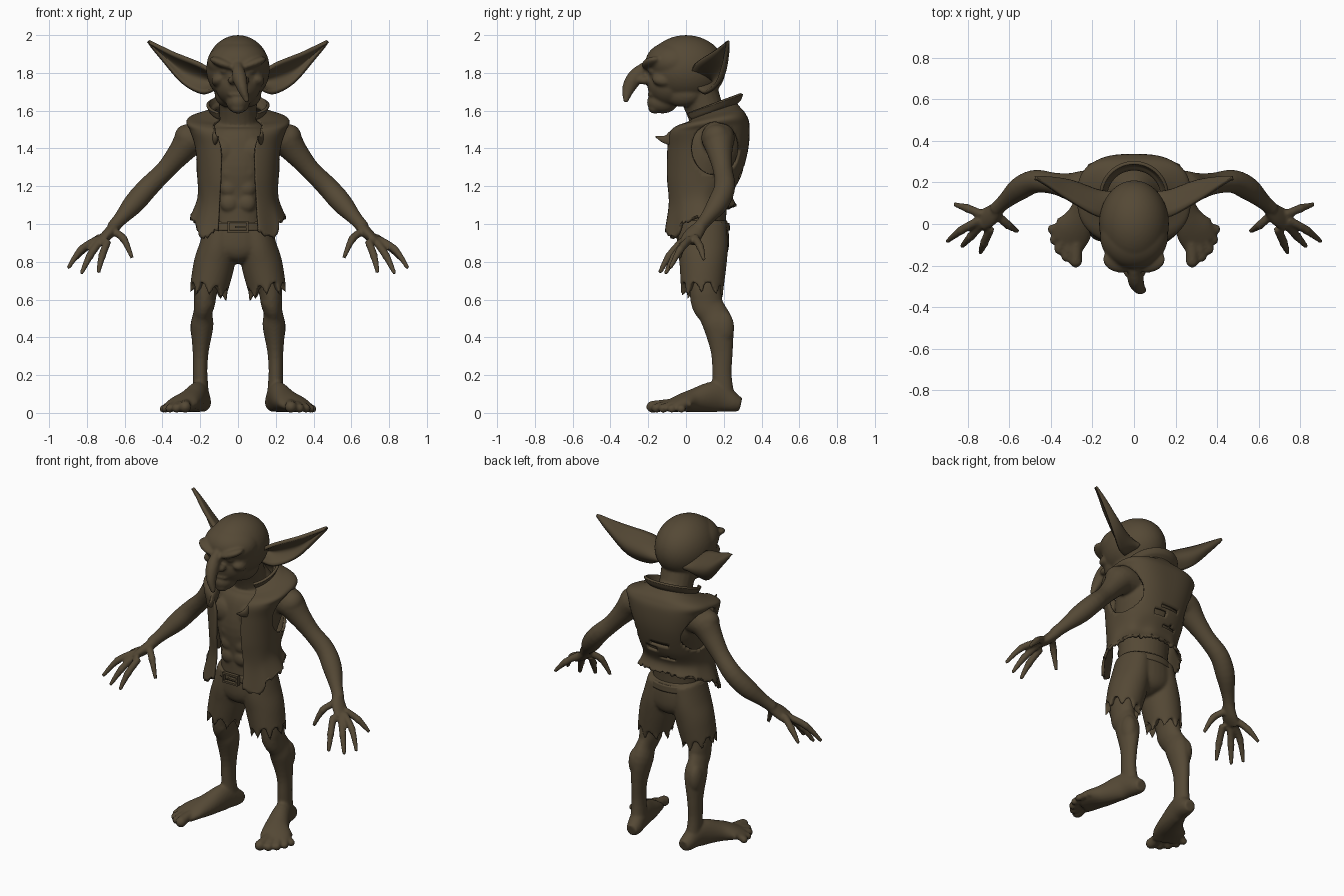
import bpy, bmesh, math, random
from mathutils import Vector, Matrix, Euler

random.seed(4)
if "Cube" in bpy.data.objects:
    bpy.data.objects.remove(bpy.data.objects["Cube"])

brown = bpy.data.materials.new("dark_brown")
brown.use_nodes = True
colour = (0.09, 0.066, 0.036, 1)
brown.diffuse_color = colour
brown.node_tree.nodes["Principled BSDF"].inputs["Base Color"].default_value = colour


def spline(pts, n):
    """Catmull-Rom samples through tuples of any length."""
    p = [pts[0]] + list(pts) + [pts[-1]]
    out = []
    for k in range(n + 1):
        f = k / n * (len(pts) - 1)
        i = min(int(f), len(pts) - 2)
        t = f - i
        out.append([0.5 * (2 * b + (c - a) * t + (2 * a - 5 * b + 4 * c - d) * t * t
                           + (3 * b - a - 3 * c + d) * t ** 3)
                    for a, b, c, d in zip(p[i], p[i + 1], p[i + 2], p[i + 3])])
    return out


def skin_grid(bm, rows, closed):
    rings = [[bm.verts.new(p) for p in row] for row in rows]
    n = len(rows[0])
    for a, b in zip(rings, rings[1:]):
        for j in range(n if closed else n - 1):
            k = (j + 1) % n
            bm.faces.new((a[j], a[k], b[k], b[j]))
    return rings


def tube(bm, pts, ref=(0, 1, 0), seg=20, steps=24, end_cap=True):
    """Loft ellipses (x, y, z, side radius, other radius) along a path."""
    s = spline(pts, steps)
    rows = []
    for i, p in enumerate(s):
        t = (Vector(s[min(i + 1, steps)][:3]) - Vector(s[max(i - 1, 0)][:3])).normalized()
        u = Vector(ref).cross(t).normalized()
        w = t.cross(u)
        rows.append([Vector(p[:3]) + u * p[3] * math.cos(a) + w * p[4] * math.sin(a)
                     for a in (math.tau * j / seg for j in range(seg))])
    rings = skin_grid(bm, rows, True)
    bm.faces.new(rings[0][::-1])
    if end_cap:
        bm.faces.new(rings[-1])
    return rings


def limb(bm, pts, **kw):
    return tube(bm, [(*p, p[3]) for p in pts], **kw)


def blob(bm, loc, size, rot=(0, 0, 0)):
    m = Matrix.Translation(loc) @ Euler(rot).to_matrix().to_4x4() @ Matrix.Diagonal((*size, 1))
    bmesh.ops.create_icosphere(bm, subdivisions=4, radius=1, matrix=m)


def mirror(bm):
    new = bmesh.ops.duplicate(bm, geom=bm.verts[:] + bm.edges[:] + bm.faces[:])["geom"]
    for v in (g for g in new if isinstance(g, bmesh.types.BMVert)):
        v.co.x *= -1
    bmesh.ops.reverse_faces(bm, faces=[g for g in new if isinstance(g, bmesh.types.BMFace)])


def finish(name, bm, thick=0, voxel=0, smooth=True):
    bmesh.ops.recalc_face_normals(bm, faces=bm.faces)
    me = bpy.data.meshes.new(name)
    bm.to_mesh(me)
    bm.free()
    me.materials.append(brown)
    for p in me.polygons:
        p.use_smooth = smooth
    ob = bpy.data.objects.new(name, me)
    bpy.context.collection.objects.link(ob)
    if thick:
        mod = ob.modifiers.new("thickness", "SOLIDIFY")
        mod.thickness, mod.offset = thick, 0
    if voxel:
        mod = ob.modifiers.new("fuse", "REMESH")
        mod.mode, mod.voxel_size, mod.use_smooth_shade = "VOXEL", voxel, True
        mod = ob.modifiers.new("soften", "SMOOTH")
        mod.factor, mod.iterations = 0.5, 5


# Body: paired parts first
bm = bmesh.new()
limb(bm, [(.14, .17, 1.46, .085), (.24, .17, 1.45, .088), (.308, .18, 1.375, .066), (.385, .195, 1.285, .052),
          (.475, .205, 1.195, .056), (.55, .17, 1.11, .056), (.62, .11, 1.03, .038), (.665, .07, .98, .034)])
blob(bm, (.47, .225, 1.215), (.035, .03, .04))
blob(bm, (.262, .165, 1.45), (.072, .075, .08), (0, .6, 0))
tube(bm, [(.64, .09, 1.0, .03, .03), (.69, .04, .945, .03, .05), (.735, .015, .905, .02, .05)])
fingers = [((.69, -.02, .91), (.72, -.09, .83), (.74, -.14, .74)),
           ((.73, 0, .91), (.785, -.06, .83), (.83, -.11, .735)),
           ((.74, .02, .92), (.83, -.03, .865), (.9, -.085, .765)),
           ((.73, .045, .93), (.80, .075, .88), (.865, .095, .81)),
           ((.655, .04, .96), (.605, -.005, .92), (.56, -.035, .82))]
for a, b, c in fingers:
    limb(bm, [(*a, .021), (*b, .02), (*c, .011)], seg=12, steps=10)
    blob(bm, b, (.022,) * 3)
tube(bm, [(.1, .1, .87, .085, .1), (.165, .1, .68, .066, .085), (.177, .112, .58, .056, .084),
          (.186, .14, .53, .05, .078), (.19, .172, .46, .06, .08), (.198, .19, .32, .042, .058),
          (.2, .19, .2, .038, .052), (.195, .2, .07, .045, .06)])
blob(bm, (.175, .068, .59), (.048, .04, .055))
blob(bm, (.21, .2, .45), (.042, .055, .09))
tube(bm, [(.185, .29, .045, .035, .035), (.188, .25, .055, .046, .052), (.208, .16, .085, .052, .082),
          (.25, .04, .065, .07, .062), (.29, -.03, .05, .09, .045), (.32, -.09, .032, .085, .03)], ref=(0, 0, 1))
toes = [(.28, -.175, .032), (.325, -.155, .025), (.36, -.12, .024), (.384, -.075, .022), (.395, -.025, .021)]
for i, (x, y, r) in enumerate(toes):
    limb(bm, [(.25 + .025 * i, .01 + .005 * i, .045, r), (x * .7 + .08, y * .6 + .01, .045, r * .9),
              (x, y, r, r)], ref=(0, 0, 1), seg=12, steps=8)
    blob(bm, (x, y, r), (r, r * 1.1, r))
# chest, face and jaw masses
blob(bm, (.085, -.015, 1.38), (.09, .045, .075))
for z in (1.27, 1.19, 1.11):
    blob(bm, (.045, -.027, z), (.05, .035, .05))
blob(bm, (.075, -.178, 1.85), (.08, .055, .026), (0, -.35, .25))
blob(bm, (.065, -.172, 1.81), (.03, .03, .018))
blob(bm, (.088, -.11, 1.765), (.052, .07, .038), (0, .4, .3))
blob(bm, (.062, -.02, 1.69), (.058, .1, .07), (0, 0, -.25))
mirror(bm)
# central parts
tube(bm, [(0, .08, .96, .15, .13), (0, .085, 1.12, .155, .135), (0, .095, 1.28, .185, .165),
          (0, .13, 1.4, .2, .18), (0, .15, 1.48, .18, .16), (0, .15, 1.54, .12, .12),
          (0, .13, 1.62, .07, .08)], seg=32)
limb(bm, [(0, .16, 1.46, .13), (0, .11, 1.58, .1), (0, .05, 1.74, .11)])
blob(bm, (0, .0, 1.82), (.168, .21, .18))
blob(bm, (0, -.06, 1.855), (.163, .155, .115))
blob(bm, (0, -.085, 1.74), (.122, .12, .12))
blob(bm, (0, -.125, 1.645), (.062, .082, .06))
blob(bm, (0, -.165, 1.612), (.04, .035, .028))
blob(bm, (0, -.178, 1.685), (.055, .025, .016))
blob(bm, (0, -.172, 1.652), (.045, .026, .013))
# hooked nose
tube(bm, [(0, -.17, 1.85, .03, .025), (0, -.22, 1.82, .036, .03), (.008, -.27, 1.775, .042, .038),
          (.025, -.305, 1.715, .034, .028), (.05, -.32, 1.645, .012, .012)], ref=(1, 0, 0))
for x in (-.03, .036):
    blob(bm, (x, -.22, 1.76), (.024, .035, .022))
finish("body", bm, voxel=.008)

# Ears: cupped leaf surfaces between an upper and a lower edge
bm = bmesh.new()
upper = spline([(.12, .02, 1.79), (.2, .05, 1.845), (.335, .13, 1.9), (.41, .18, 1.935), (.475, .22, 1.968)], 24)
lower = spline([(.12, .06, 1.72), (.19, .1, 1.695), (.29, .165, 1.745), (.4, .205, 1.87), (.475, .22, 1.962)], 24)
rows = []
for i, (a, b) in enumerate(zip(upper, lower)):
    depth = .11 * (1 - i / 24) ** 1.1
    rows.append([Vector(a).lerp(Vector(b), j / 12) + Vector((-.3, 1, 0)) * depth * math.sin(math.pi * j / 12)
                 for j in range(13)])
skin_grid(bm, rows, False)
mirror(bm)
finish("ears", bm, thick=.02)

# Vest: open-fronted shell, rings of height, width, centre, depth, tilt, squareness, opening
rings = spline([(1.045, .24, .07, .185, .35, .9, .11), (1.14, .205, .07, .168, .15, .9, .1),
                (1.25, .208, .09, .195, .05, .85, .09), (1.4, .225, .112, .21, 0, .75, .09),
                (1.5, .248, .12, .208, .1, .68, .12), (1.54, .262, .13, .18, .18, .7, .13),
                (1.56, .19, .13, .15, .3, .9, .12), (1.575, .138, .13, .135, .38, 1, .1),
                (1.595, .148, .135, .15, .36, 1, .1), (1.62, .16, .135, .16, .36, 1, .1)], 72)


def power(v, e):
    return math.copysign(abs(v) ** e, v)


rag = [random.uniform(-.012, .012) for _ in range(121)]
rows = []
for i, (z, rx, yc, ry, tilt, e, width) in enumerate(rings):
    gap = math.asin((width / rx) ** (1 / e))
    low = max(0, 1 - i / 14)
    row = []
    for j in range(121):
        a = gap + (math.tau - 2 * gap) * j / 120
        y = yc - ry * power(math.cos(a), e)
        point = math.exp(-((min(a, math.tau - a) - .8) / .25) ** 2)
        fold = .006 * low * math.sin(9 * a)
        row.append((rx * power(math.sin(a), e) + fold, y + fold,
                    z + tilt * (y - .1) - .06 * point * low + (rag[j] if i == 0 else 0)))
    rows.append(row)
bm = bmesh.new()
skin_grid(bm, rows, False)
tears = [(-.02, 1.3, .06, .014), (.04, 1.26, .05, .012), (-.05, 1.2, .045, .012)]


def arm_distance(c):
    return math.hypot((c.y - .155) / .125, (c.z - 1.4) / .14) if abs(c.x) > .14 else 9


def is_hole(c):
    tear = c.y > .15 and any(((c.x - x) / w) ** 2 + ((c.z - z) / h) ** 2 < 1 for x, z, w, h in tears)
    return tear or arm_distance(c) < 1


holes = [f for f in bm.faces if is_hole(f.calc_center_median())]
bmesh.ops.delete(bm, geom=holes, context="FACES")
# pull the armhole rims onto a clean oval
for v in bm.verts:
    d = arm_distance(v.co)
    if v.is_boundary and .8 < d < 1.25:
        v.co.y = .155 + (v.co.y - .155) / d
        v.co.z = 1.4 + (v.co.z - 1.4) / d
finish("vest", bm, thick=.016)

# Pointed lapels
bm = bmesh.new()
tube(bm, [(.13, -.02, 1.5, .03, .01), (.125, -.075, 1.455, .035, .012), (.115, -.115, 1.448, .02, .01),
          (.105, -.16, 1.463, .004, .004)], ref=(1, 0, 0))
mirror(bm)
finish("lapels", bm)

# Shorts: pelvis fused with two ragged legs
bm = bmesh.new()
leg = tube(bm, [(.085, .09, 1.0, .085, .125), (.105, .09, .88, .1, .132), (.128, .09, .78, .108, .124),
                (.156, .085, .65, .1, .112)], seg=40, end_cap=False)
hem = leg[-1]
for j, v in enumerate(hem):
    v.co.z += (-.045, -.02, .02, .035, .01)[j % 5] + random.uniform(-.02, .01)
inside = bm.verts.new((.15, .085, .71))
for j, v in enumerate(hem):
    bm.faces.new((v, hem[(j + 1) % len(hem)], inside))
mirror(bm)
tube(bm, [(0, .09, 1.02, .165, .13), (0, .09, .93, .188, .138), (0, .09, .86, .18, .134),
          (0, .09, .815, .1, .11), (0, .09, .79, .03, .06)], seg=32)
finish("shorts", bm, voxel=.009)

# Belt and square buckle
bm = bmesh.new()
tube(bm, [(0, .085, .965, .18, .148), (0, .085, 1.005, .172, .146)], seg=40, steps=4)
finish("belt", bm)
bm = bmesh.new()
for x, z, w, h in [(0, .026, .11, .012), (0, -.026, .11, .012), (.05, 0, .012, .06), (-.05, 0, .012, .06),
                   (.015, 0, .06, .01)]:
    bmesh.ops.create_cube(bm, size=1, matrix=Matrix.Translation((x, -.073, .985 + z))
                          @ Matrix.Diagonal((w, .022, h, 1)))
finish("buckle", bm, smooth=False)
